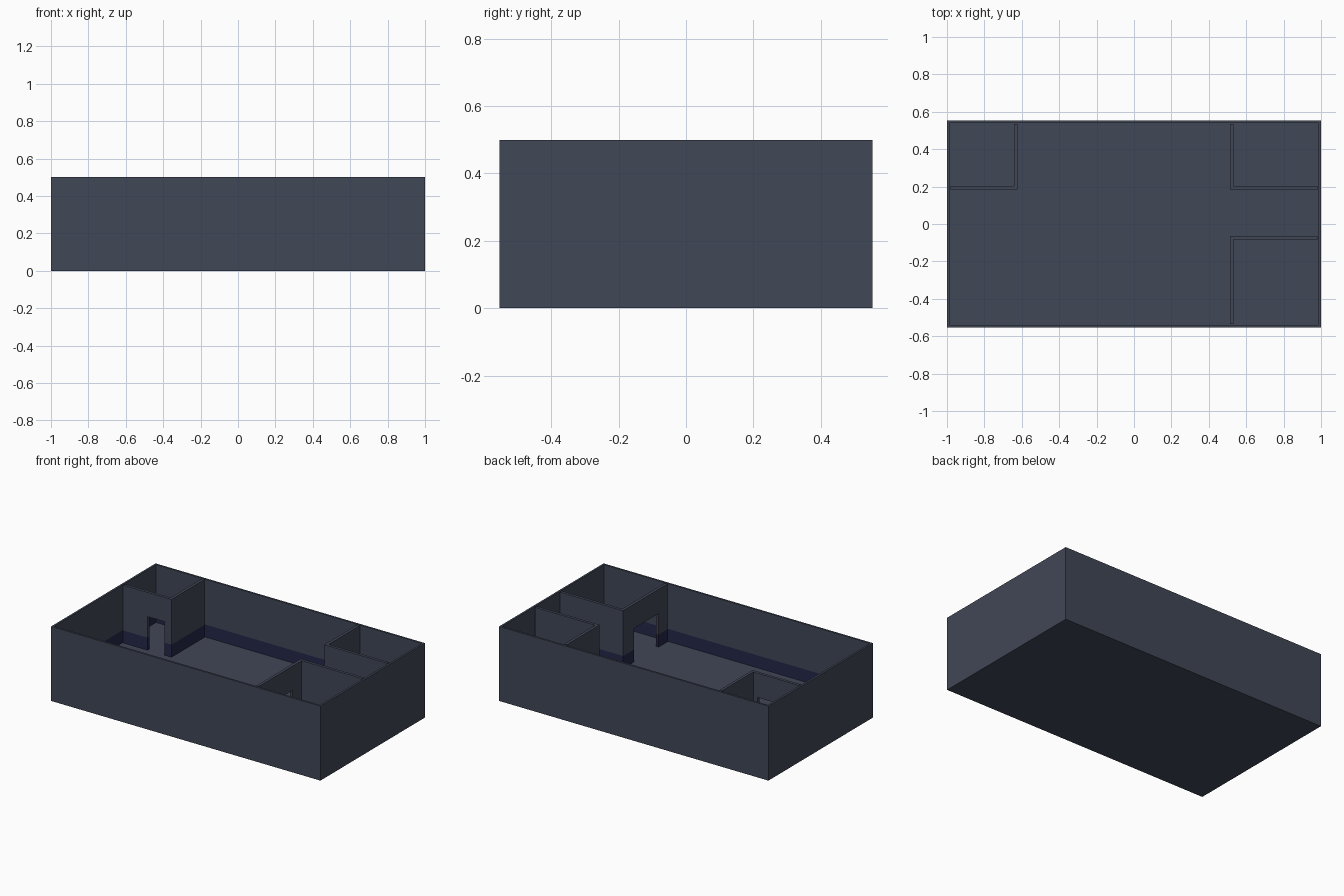
import bpy, bmesh

if "Cube" in bpy.data.objects:
    bpy.data.objects.remove(bpy.data.objects["Cube"])

W, D, H = 1.0, 0.554, 0.5      # half width, half depth, wall height
T, FLOOR = 0.019, 0.112        # wall thickness, floor level
BAND, DOOR = 0.196, 0.337      # skirting top, door head


def material(name, rgb):
    m = bpy.data.materials.new(name)
    m.diffuse_color = (*rgb, 1)
    m.use_nodes = True
    m.node_tree.nodes["Principled BSDF"].inputs["Base Color"].default_value = m.diffuse_color
    return m


GREY = material("slate_wall", (0.053, 0.063, 0.095))
NAVY = material("navy_skirting", (0.018, 0.02, 0.065))


def finish(name, bm):
    """Split the walls at skirting height and colour the inner lower band."""
    bmesh.ops.bisect_plane(bm, geom=bm.verts[:] + bm.edges[:] + bm.faces[:],
                           plane_co=(0, 0, BAND), plane_no=(0, 0, 1))
    bmesh.ops.recalc_face_normals(bm, faces=bm.faces)
    for f in bm.faces:
        c = f.calc_center_median()
        inside = abs(c.x) < W - 0.005 and abs(c.y) < D - 0.005
        if inside and abs(f.normal.z) < 0.1 and FLOOR < c.z < BAND:
            f.material_index = 1
    me = bpy.data.meshes.new(name)
    bm.to_mesh(me)
    bm.free()
    me.materials.append(GREY)
    me.materials.append(NAVY)
    bpy.context.collection.objects.link(bpy.data.objects.new(name, me))


def wall(name, along, a0, a1, t0, door=None):
    """Upright wall running along x or y, with an optional doorway (d0, d1)."""
    pts = [(a0, FLOOR)]
    if door:
        d0, d1 = door
        pts += [(d0, FLOOR), (d0, DOOR), (d1, DOOR), (d1, FLOOR)]
    pts += [(a1, FLOOR), (a1, H), (a0, H)]
    bm = bmesh.new()
    vs = [bm.verts.new((a, t0, z) if along == "x" else (t0, a, z)) for a, z in pts]
    face = bm.faces.new(vs)
    out = bmesh.ops.extrude_face_region(bm, geom=[face])
    step = (0, T, 0) if along == "x" else (T, 0, 0)
    bmesh.ops.translate(bm, vec=step,
                        verts=[g for g in out["geom"] if isinstance(g, bmesh.types.BMVert)])
    finish(name, bm)


# outer shell: a box with its top inset and sunk to floor level
bm = bmesh.new()
bmesh.ops.create_cube(bm, size=1)
for v in bm.verts:
    v.co = (v.co.x * 2 * W, v.co.y * 2 * D, (v.co.z + 0.5) * H)
top = max(bm.faces, key=lambda f: f.calc_center_median().z)
bmesh.ops.inset_region(bm, faces=[top], thickness=T)
out = bmesh.ops.extrude_face_region(bm, geom=[top])
bmesh.ops.translate(bm, vec=(0, 0, FLOOR - H),
                    verts=[g for g in out["geom"] if isinstance(g, bmesh.types.BMVert)])
if top.is_valid:
    bmesh.ops.delete(bm, geom=[top], context='FACES_ONLY')
finish("outer_shell_and_floor", bm)

XI, YI = W - T, D - T          # inner faces of the shell

# back left room
wall("back_left_room_front_wall", "x", -XI, -0.623, 0.184, (-0.80, -0.673))
wall("back_left_room_side_wall", "y", 0.184 + T, YI, -0.623 - T)

# back right room
wall("back_right_room_side_wall", "y", 0.184, YI, 0.512, (0.28, 0.41))
wall("back_right_room_front_wall", "x", 0.512 + T, XI, 0.184)

# front right room
wall("front_right_room_side_wall", "y", -YI, -0.064, 0.512, (-0.44, -0.18))
wall("front_right_room_back_wall", "x", 0.512 + T, XI, -0.064 - T)
